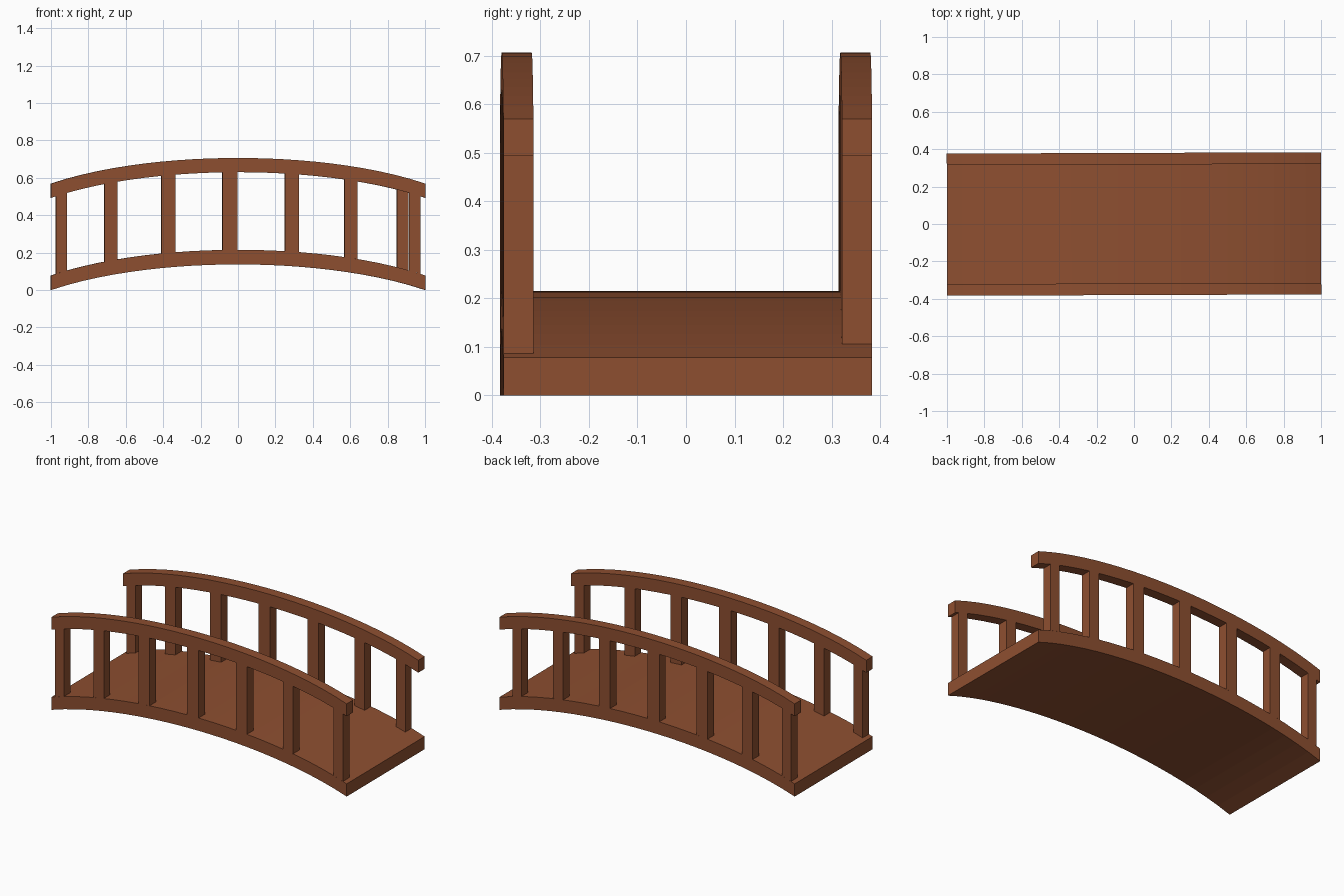
import bpy, bmesh
from math import sqrt, radians

if "Cube" in bpy.data.objects:
    bpy.data.objects.remove(bpy.data.objects["Cube"])

wood = bpy.data.materials.new("brown_wood")
wood.diffuse_color = (0.27, 0.078, 0.03, 1)
wood.use_nodes = True
wood.node_tree.nodes["Principled BSDF"].inputs["Base Color"].default_value = wood.diffuse_color

HALF_W, RAIL_W = 0.38, 0.062
SAG, R = 0.137, 1.35
TILT = radians(0.2)


def arch(x, crown):
    """Height of a flattened arch with its crown at x = 0."""
    c = lambda t: 1 - sqrt(1 - (t / R) ** 2)
    return crown - SAG * c(x) / c(1)


def prism(name, xs, low, high, y0, y1):
    """Extrude the band between two arches along y."""
    bm = bmesh.new()
    outline = [(x, arch(x, low)) for x in xs] + [(x, arch(x, high)) for x in reversed(xs)]
    n = len(xs)
    a = [bm.verts.new((x, y0, z)) for x, z in outline]
    b = [bm.verts.new((x, y1, z)) for x, z in outline]
    m = len(a)
    for i in range(m):
        j = (i + 1) % m
        bm.faces.new((a[i], b[i], b[j], a[j]))
    for i in range(n - 1):
        for v in (a, b):
            bm.faces.new((v[i], v[i + 1], v[m - 2 - i], v[m - 1 - i]))
    bmesh.ops.recalc_face_normals(bm, faces=bm.faces)
    mesh = bpy.data.meshes.new(name)
    bm.to_mesh(mesh)
    bm.free()
    mesh.materials.append(wood)
    ob = bpy.data.objects.new(name, mesh)
    ob.rotation_euler.z = TILT
    bpy.context.collection.objects.link(ob)
    return ob


SEG = 24
span = [-1 + 2 * i / SEG for i in range(SEG + 1)]

# Arched deck
prism("deck", span, 0.137, 0.215, -HALF_W, HALF_W)

# Handrails and their posts; only the last post differs between sides
posts = [(-0.975, -0.915), (-0.715, -0.645), (-0.41, -0.335), (-0.083, -0.003),
         (0.25, 0.325), (0.568, 0.637)]
for side, y0, y1, last in (("front", -HALF_W, -HALF_W + RAIL_W, (0.912, 0.975)),
                           ("back", HALF_W - RAIL_W, HALF_W, (0.85, 0.912))):
    prism(side + "_handrail", span, 0.63, 0.706, y0, y1)
    for i, ends in enumerate(posts + [last]):
        prism(f"{side}_post_{i + 1}", list(ends), 0.215, 0.63, y0, y1)
